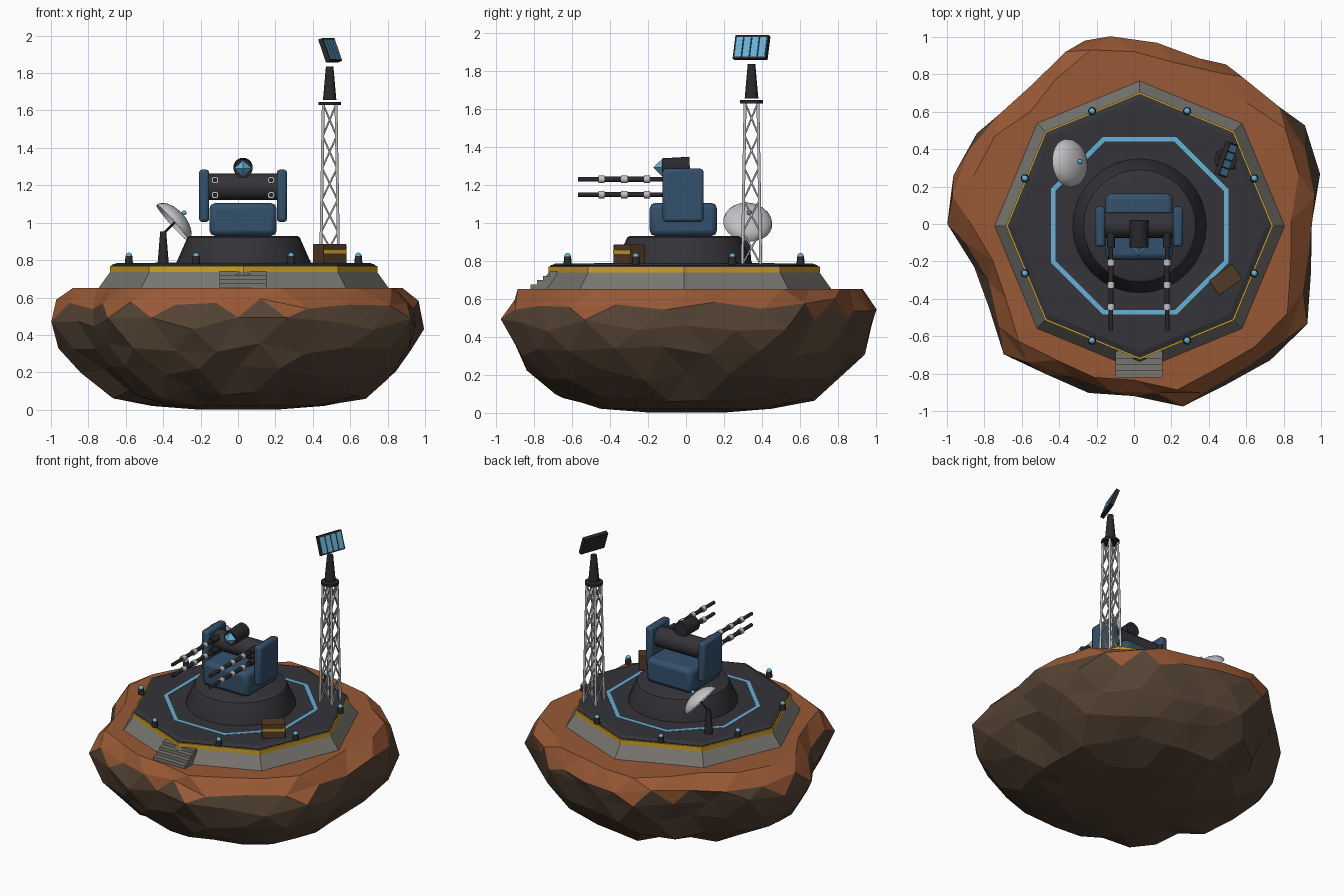
import bpy, bmesh, math, random
from math import sin, cos, pi, radians
from mathutils import Vector, Matrix

old = bpy.data.objects.get("Cube")
if old:
    bpy.data.objects.remove(old)
random.seed(4)


def material(name, rgb):
    m = bpy.data.materials.new(name)
    m.use_nodes = True
    col = (*rgb, 1)
    m.diffuse_color = col
    bsdf = m.node_tree.nodes["Principled BSDF"]
    bsdf.inputs["Base Color"].default_value = col
    bsdf.inputs["Roughness"].default_value = 0.8
    return m


ORANGE = material("orange soil", (.315, .1, .036))
BROWN = material("brown rock", (.09, .056, .035))
DECK = material("dark deck", (.035, .033, .040))
CONCRETE = material("concrete grey", (.19, .18, .16))
GOLD = material("gold", (.62, .36, .02))
BLUE = material("armour blue", (.034, .082, .147))
CYAN = material("light cyan", (.135, .44, .69))
PALE = material("pale metal", (.54, .54, .56))
CRATE = material("crate brown", (.085, .042, .02))
BLACK = material("gun black", (.022, .022, .026))

MID = Vector((.03, -.01, 0))
AT_MID = Matrix.Translation(MID)


def finish(bm, name, mats, smooth=False, bevel=0):
    bmesh.ops.recalc_face_normals(bm, faces=bm.faces)
    me = bpy.data.meshes.new(name)
    bm.to_mesh(me)
    bm.free()
    for m in mats if isinstance(mats, list) else [mats]:
        me.materials.append(m)
    if smooth:
        me.polygons.foreach_set("use_smooth", [True] * len(me.polygons))
        me.set_sharp_from_angle(angle=radians(35))
    ob = bpy.data.objects.new(name, me)
    bpy.context.collection.objects.link(ob)
    if bevel:
        mod = ob.modifiers.new("rounded edges", "BEVEL")
        mod.width, mod.segments = bevel, 2


def rod(bm, a, b, r1, r2=None, sides=12):
    a, b = Vector(a), Vector(b)
    turn = (b - a).to_track_quat('Z', 'Y').to_matrix().to_4x4()
    bmesh.ops.create_cone(bm, cap_ends=True, segments=sides, radius1=r1,
                          radius2=r1 if r2 is None else r2, depth=(b - a).length,
                          matrix=Matrix.Translation((a + b) / 2) @ turn)


def box(bm, size, loc, frame=Matrix()):
    bmesh.ops.create_cube(bm, size=1, matrix=frame @ Matrix.Translation(loc) @ Matrix.Diagonal((*size, 1)))


def ball(bm, loc, r):
    bmesh.ops.create_uvsphere(bm, u_segments=12, v_segments=8, radius=r, matrix=Matrix.Translation(loc))


def lathe(bm, profile, sides, frame, phase=0, closed=False):
    """Spin (radius, height) points round the local z axis."""
    rings = [[bm.verts.new(frame @ Vector((r * cos(phase + 2 * pi * i / sides),
                                           r * sin(phase + 2 * pi * i / sides), z)))
              for i in range(sides)] for r, z in profile]
    pairs = list(zip(rings, rings[1:])) + ([(rings[-1], rings[0])] if closed else [])
    for lo, hi in pairs:
        for i in range(sides):
            j = (i + 1) % sides
            bm.faces.new((lo[i], lo[j], hi[j], hi[i]))
    bmesh.ops.remove_doubles(bm, verts=bm.verts, dist=1e-5)


# Rock: uneven outline, staggered triangle rings, soil on the upper faces
outline = [.95, 1.03, 1.055, .96, .985, .94, .97, 1.015, .94, .885, .97, 1.0,
           .998, .885, .895, .985, .93, .935, .92, 1.01, .99, 1.03, 1.07, .98]
levels = [(.0, .2), (.02, .46), (.09, .7), (.2, .855), (.33, .95), (.46, 1), (.57, .965), (.65, .885), (.652, .6)]
n = len(outline)
bm = bmesh.new()
rings = []
for k, (z, f) in enumerate(levels):
    ring = []
    for i in range(n):
        off = 0 if k % 2 else .5
        r = outline[i] if not off else (outline[i] + outline[(i + 1) % n]) / 2
        a = 2 * pi * (i + off) / n
        r = r * f + (random.uniform(-.02, .02) if k in (2, 3, 4, 6) else 0)
        h = z + (random.uniform(-.035, .035) if 1 < k < 7 else 0)
        # The upper rock is longer to the back and front
        y = r * sin(a) * (1.05 if k == 7 else 1.02 if k == 6 else 1) + (.02 if k in (6, 7) else 0)
        ring.append(bm.verts.new((r * cos(a), y, h)))
    rings.append(ring)
for k, (lo, hi) in enumerate(zip(rings, rings[1:])):
    for i in range(n):
        j = (i + 1) % n
        if k % 2:
            bm.faces.new((lo[i], lo[j], hi[i]))
            bm.faces.new((lo[j], hi[j], hi[i]))
        else:
            bm.faces.new((lo[i], hi[j], hi[i]))
            bm.faces.new((lo[i], lo[j], hi[j]))
bm.faces.new(rings[0])
bm.faces.new(rings[-1])
for f in bm.faces:
    f.material_index = 1 if f.calc_center_median().z > .532 else 0
finish(bm, "floating_rock", [BROWN, ORANGE])

# Eight-sided platform: footing, gold rim, deck, painted ring
for name, mat, prof in (
        ("platform_footing", CONCRETE, [(0, .62), (.797, .62), (.713, .738), (0, .738)]),
        ("platform_rim", GOLD, [(0, .737), (.715, .737), (.715, .769), (0, .769)]),
        ("deck", DECK, [(0, .765), (.706, .765), (.706, .774), (.675, .785), (0, .785)])):
    bm = bmesh.new()
    lathe(bm, prof, 8, AT_MID)
    finish(bm, name, mat)
bm = bmesh.new()
ro, ri = .475 / cos(pi / 8), .45 / cos(pi / 8)
lathe(bm, [(ri, .782), (ro, .782), (ro, .787), (ri, .787)], 8, AT_MID, pi / 8, True)
finish(bm, "deck_ring", CYAN)

# Front steps
bm = bmesh.new()
for i in range(4):
    y0, top = -.82 + .034 * i, .674 + .023 * i
    box(bm, (.25, -.68 - y0, top - .648), (.027, (y0 - .68) / 2, (top + .648) / 2))
finish(bm, "front_steps", CONCRETE)

# Marker lamps at the middle of each deck side
posts, bulbs = bmesh.new(), bmesh.new()
for i in range(8):
    a = pi / 8 + i * pi / 4
    p = MID + Vector((.664 * cos(a), .664 * sin(a), .78))
    rod(posts, p, p + Vector((0, 0, .043)), .022, .018)
    ball(bulbs, p + Vector((0, 0, .043)), .017)
finish(posts, "lamp_posts", BLACK, True)
finish(bulbs, "lamp_bulbs", CYAN, True)

# Turret pedestal and body
bm = bmesh.new()
lathe(bm, [(0, .78), (.358, .78), (.358, .79), (.3, .922), (.285, .93), (0, .93)], 32, AT_MID)
finish(bm, "turret_pedestal", DECK, True)
bm = bmesh.new()
box(bm, (.36, .355, .175), (.027, -.014, 1.017))
finish(bm, "turret_body", BLUE, True, .03)
bm = bmesh.new()
for s in (-1, 1):
    box(bm, (.054, .215, .28), (.027 + s * .208, -.015, 1.144))
finish(bm, "turret_side_plates", BLUE, True, .016)
bm = bmesh.new()
rod(bm, (-.16, -.005, 1.192), (.214, -.005, 1.192), .07, sides=20)
finish(bm, "gun_drum", DECK, True)

# Four guns with pale bands
guns, bands = bmesh.new(), bmesh.new()
for x in (-.123, .177):
    for z in (1.148, 1.228):
        rod(guns, (x, -.57, z), (x, 0, z), .012)
        rod(guns, (x, -.125, z), (x, 0, z), .021)
        rod(guns, (x, -.44, z), (x, -.2, z), .014)
        for y in (-.445, -.325, -.205):
            rod(bands, (x, y - .016, z), (x, y + .016, z), .02)
finish(guns, "gun_barrels", BLACK, True)
finish(bands, "barrel_bands", PALE, True)

# Sight on top of the drum
bm = bmesh.new()
rod(bm, (.027, .02, 1.295), (.027, -.125, 1.289), .052, .05, 20)
finish(bm, "sight_housing", BLACK, True)
bm = bmesh.new()
rod(bm, (.027, -.122, 1.29), (.027, -.172, 1.29), .049, .001, 4)
finish(bm, "sight_lens", CYAN)

# Dish on its post
bm = bmesh.new()
axis = Vector((.74, .1, .66)).normalized()
rim = Vector((-.35, .325, .998))
tip = rim + axis * .083
rod(bm, (-.4, .315, .78), (-.4, .315, .953), .03, .016)
rod(bm, (-.4, .315, .94), tip, .006, sides=6)
finish(bm, "dish_post", BLACK, True)
bm = bmesh.new()
frame = Matrix.Translation(rim) @ axis.to_track_quat('Z', 'Y').to_matrix().to_4x4()
arc = [i * pi / 12 for i in range(7)]
shell = [(.13 * cos(t), .072 * sin(t)) for t in arc] + [(.125 * cos(t), .066 * sin(t)) for t in arc[::-1]]
lathe(bm, shell, 24, frame, 0, True)
finish(bm, "dish", PALE, True)
bm = bmesh.new()
ball(bm, tip, .013)
finish(bm, "dish_feed", CYAN, True)

# Lattice tower
tower = Vector((.49, .345, 0))
corners = [(-1, -1), (1, -1), (1, 1), (-1, 1)]
z0, z1, bays = .78, 1.632, 5


def corner(c, t):
    half = .048 - .014 * t
    return tower + Vector((c[0] * half, c[1] * half, z0 + (z1 - z0) * t))


bm = bmesh.new()
for c, d in zip(corners, corners[1:] + corners[:1]):
    rod(bm, corner(c, 0), corner(c, 1), .008)
    for i in range(bays):
        lo, hi = i / bays, (i + 1) / bays
        rod(bm, corner(c, lo), corner(d, hi), .0048)
        rod(bm, corner(d, lo), corner(c, hi), .0048)
finish(bm, "tower_lattice", PALE, True)
bm = bmesh.new()
rod(bm, tower + Vector((0, 0, 1.628)), tower + Vector((0, 0, 1.645)), .06, sides=16)
rod(bm, tower + Vector((0, 0, 1.655)), tower + Vector((0, 0, 1.835)), .036, .02)
finish(bm, "tower_mast", BLACK, True)

# Tilted panel with four cells
tilt = (Matrix.Translation(tower + Vector((.003, 0, 1.922))) @ Matrix.Rotation(radians(-20), 4, 'Z')
        @ Matrix.Rotation(radians(-20), 4, 'Y'))
bm = bmesh.new()
box(bm, (.026, .187, .13), (0, 0, 0), tilt)
finish(bm, "panel_frame", BLACK)
bm = bmesh.new()
for i in range(4):
    box(bm, (.006, .035, .11), (.012, (i - 1.5) * .044, 0), tilt)
finish(bm, "panel_cells", CYAN)

# Supply crate with a gold stripe
turn = Matrix.Translation((.49, -.298, .834)) @ Matrix.Rotation(radians(36), 4, 'Z')
bm = bmesh.new()
box(bm, (.153, .098, .104), (0, 0, 0), turn)
finish(bm, "crate", CRATE, False, .004)
bm = bmesh.new()
box(bm, (.148, .005, .02), (0, -.049, .01), turn)
finish(bm, "crate_stripe", GOLD)
